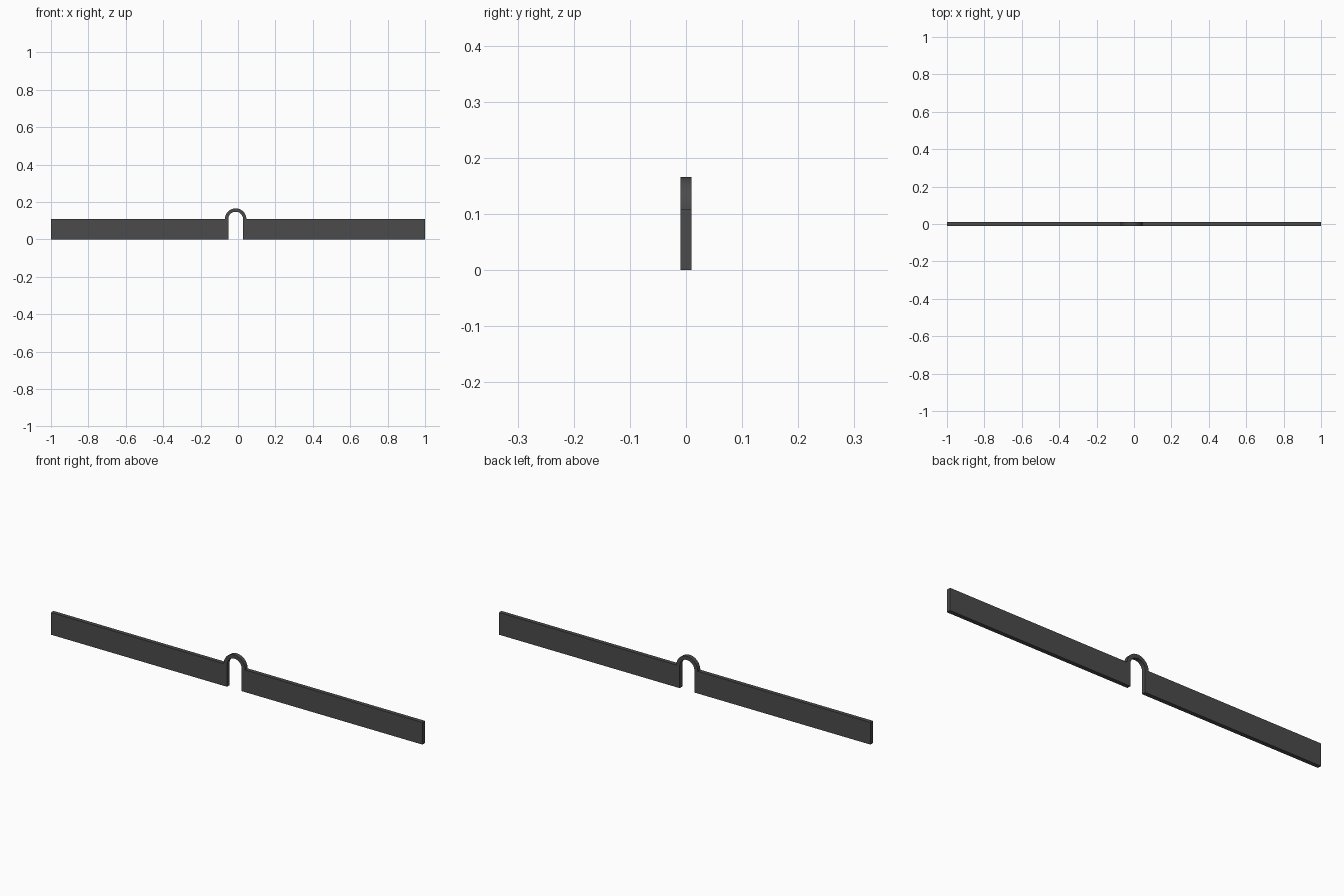
import bpy, bmesh, math

if "Cube" in bpy.data.objects:
    bpy.data.objects.remove(bpy.data.objects["Cube"])

HALF_DEPTH = 0.01      # half thickness in y
WALL_TOP = 0.108
CENTRE_X = -0.0125     # middle of the opening
R_IN, R_OUT = 0.0395, 0.0575
SEGMENTS = 32

dark = bpy.data.materials.new("dark grey")
dark.diffuse_color = (0.07, 0.07, 0.07, 1)
dark.use_nodes = True
dark.node_tree.nodes["Principled BSDF"].inputs["Base Color"].default_value = dark.diffuse_color


def extrude_profile(name, points):
    """Solid made from an x-z outline, extruded through the thickness."""
    bm = bmesh.new()
    face = bm.faces.new([bm.verts.new((x, -HALF_DEPTH, z)) for x, z in points])
    out = bmesh.ops.extrude_face_region(bm, geom=[face])
    moved = [v for v in out["geom"] if isinstance(v, bmesh.types.BMVert)]
    bmesh.ops.translate(bm, verts=moved, vec=(0, 2 * HALF_DEPTH, 0))
    bmesh.ops.recalc_face_normals(bm, faces=bm.faces)
    mesh = bpy.data.meshes.new(name)
    bm.to_mesh(mesh)
    bm.free()
    mesh.materials.append(dark)
    obj = bpy.data.objects.new(name, mesh)
    bpy.context.collection.objects.link(obj)
    return obj


def wall(name, x0, x1):
    return extrude_profile(name, [(x0, 0), (x1, 0), (x1, WALL_TOP), (x0, WALL_TOP)])


# Long low walls either side of the opening
wall("left_wall", -1, CENTRE_X - R_IN)
wall("right_wall", CENTRE_X + R_IN, 1)

# Round arch standing on the wall tops
angles = [math.pi * i / SEGMENTS for i in range(SEGMENTS + 1)]
ring = [(CENTRE_X + R_OUT * math.cos(a), WALL_TOP + R_OUT * math.sin(a)) for a in angles]
ring += [(CENTRE_X + R_IN * math.cos(a), WALL_TOP + R_IN * math.sin(a)) for a in reversed(angles)]
arch = extrude_profile("arch", ring)

# Smooth the curved faces only
bpy.ops.object.select_all(action='DESELECT')
arch.select_set(True)
bpy.context.view_layer.objects.active = arch
bpy.ops.object.shade_smooth_by_angle(angle=math.radians(30))
